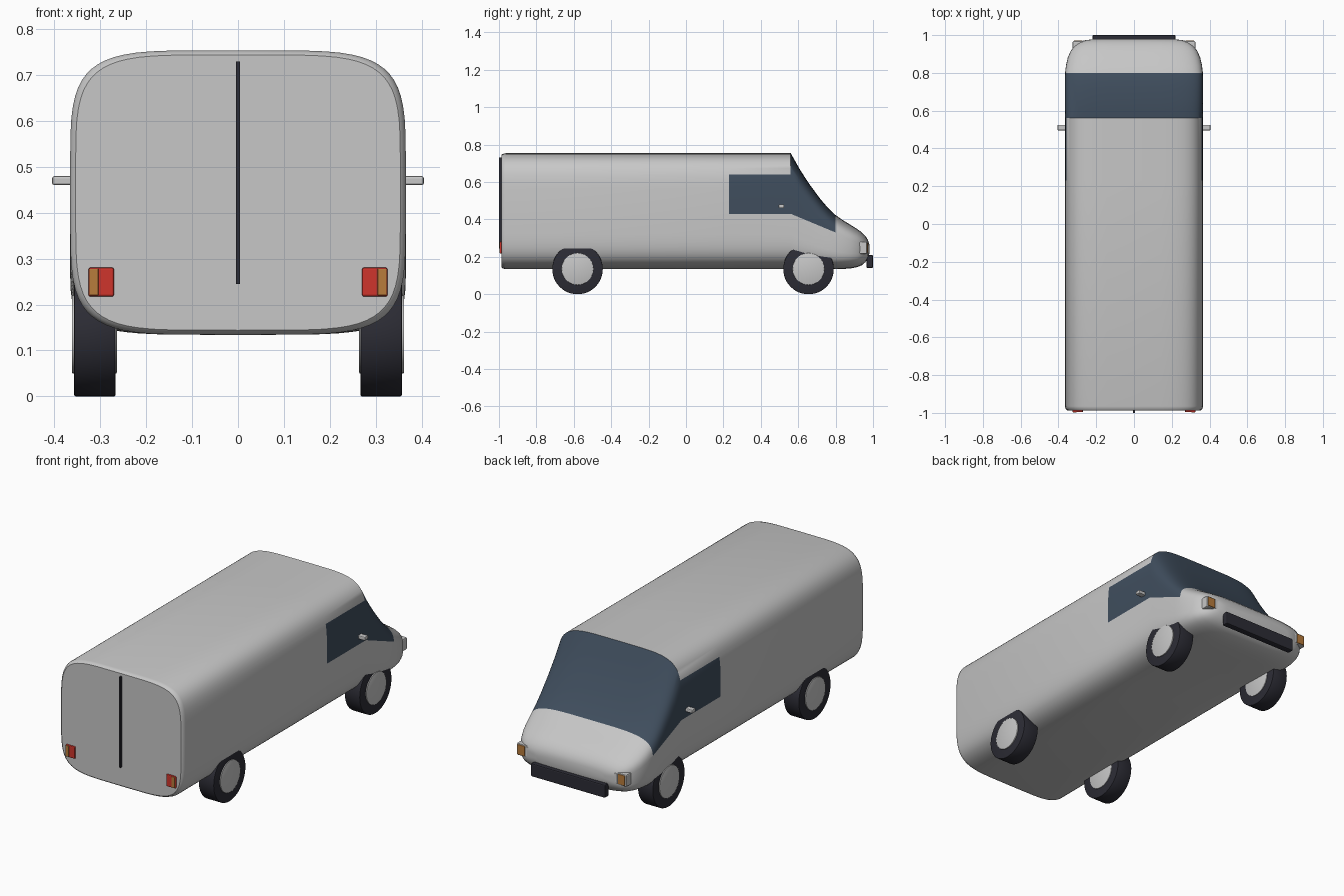
import bpy, bmesh, math
from mathutils import Vector

if "Cube" in bpy.data.objects:
    bpy.data.objects.remove(bpy.data.objects["Cube"])


def material(name, rgb):
    m = bpy.data.materials.new(name)
    m.diffuse_color = (*rgb, 1)
    m.use_nodes = True
    m.node_tree.nodes["Principled BSDF"].inputs["Base Color"].default_value = m.diffuse_color
    return m


GREY = material("body grey", (0.57, 0.57, 0.57))
GLASS = material("window blue grey", (0.05, 0.075, 0.11))
DARK = material("rubber black", (0.025, 0.025, 0.035))
RED = material("lamp red", (0.62, 0.035, 0.025))
AMBER = material("lamp amber", (0.48, 0.2, 0.045))
LAMP = material("lamp white", (0.65, 0.65, 0.65))


def finish(name, bm, mats, smooth=True):
    bmesh.ops.recalc_face_normals(bm, faces=bm.faces[:])
    me = bpy.data.meshes.new(name)
    bm.to_mesh(me)
    bm.free()
    ob = bpy.data.objects.new(name, me)
    bpy.context.collection.objects.link(ob)
    for m in mats:
        me.materials.append(m)
    if smooth:
        bpy.ops.object.select_all(action='DESELECT')
        ob.select_set(True)
        bpy.context.view_layer.objects.active = ob
        bpy.ops.object.shade_smooth_by_angle(angle=math.radians(35))
    return ob


def box(name, lo, hi, mat, bevel=0.0):
    bm = bmesh.new()
    bmesh.ops.create_cube(bm, size=1)
    for v in bm.verts:
        v.co = Vector([(a + b) / 2 + c * (b - a) for a, b, c in zip(lo, hi, v.co)])
    if bevel:
        bmesh.ops.bevel(bm, geom=bm.edges[:], offset=bevel, segments=2,
                        profile=0.5, affect='EDGES')
    return finish(name, bm, [mat], smooth=False)


def side_box(name, s, x0, x1, y, z, mat, bevel=0.0):
    a, b = sorted((s * x0, s * x1))
    return box(name, (a, y[0], z[0]), (b, y[1], z[1]), mat, bevel)


def cylinder_x(name, x0, x1, y, z, r, mat, bevel):
    bm = bmesh.new()
    bmesh.ops.create_cone(bm, cap_ends=True, segments=48, radius1=r, radius2=r,
                          depth=abs(x1 - x0))
    rims = [e for e in bm.edges if abs(e.verts[0].co.z - e.verts[1].co.z) < 1e-5]
    bmesh.ops.bevel(bm, geom=rims, offset=bevel, segments=2, profile=0.5, affect='EDGES')
    for v in bm.verts:
        v.co = Vector(((x0 + x1) / 2 + v.co.z, y + v.co.x, z + v.co.y))
    return finish(name, bm, [mat])


# Body: rounded sections (y, half width, bottom, top, squareness) lofted along y
sections = [
    (-0.987, 0.354, 0.144, 0.744, 5), (-0.981, 0.361, 0.138, 0.750, 5),
    (-0.965, 0.366, 0.134, 0.754, 5), (0.56, 0.366, 0.134, 0.754, 5),
    (0.61, 0.366, 0.134, 0.665, 5), (0.66, 0.366, 0.134, 0.588, 5),
    (0.72, 0.366, 0.134, 0.507, 4.8), (0.76, 0.366, 0.134, 0.461, 4.6),
    (0.80, 0.365, 0.134, 0.423, 4.4), (0.84, 0.360, 0.135, 0.395, 4.2),
    (0.88, 0.351, 0.138, 0.371, 4), (0.915, 0.336, 0.145, 0.349, 4),
    (0.94, 0.317, 0.155, 0.331, 4), (0.96, 0.292, 0.172, 0.311, 4),
    (0.973, 0.258, 0.193, 0.290, 4), (0.98, 0.205, 0.215, 0.268, 3.5),
]
N = 64
bm = bmesh.new()
rings = []
for y, w, zb, zt, n in sections:
    ring = []
    for i in range(N):
        a = 2 * math.pi * i / N
        c, s = math.cos(a), math.sin(a)
        x = math.copysign(abs(c) ** (2 / n), c) * w
        z = math.copysign(abs(s) ** (2 / n), s) * (zt - zb) / 2 + (zt + zb) / 2
        ring.append(bm.verts.new((x, y, z)))
    rings.append(ring)
for r0, r1 in zip(rings, rings[1:]):
    for i in range(N):
        j = (i + 1) % N
        bm.faces.new((r0[i], r0[j], r1[j], r1[i]))
bm.faces.new(rings[0])
bm.faces.new(rings[-1])


def cut(co, no, y0, y1):
    faces = [f for f in bm.faces if y0 < f.calc_center_median().y < y1]
    geom = faces + list({e for f in faces for e in f.edges}) \
        + list({v for f in faces for v in f.verts})
    bmesh.ops.bisect_plane(bm, geom=geom, dist=1e-5, plane_co=co, plane_no=no)


# Window outlines are cut into the body, then coloured by position
cut((0, 0.23, 0), (0, 1, 0), -0.96, 0.56)
cut((0, 0, 0.43), (0, 0, 1), 0.23, 0.56)
cut((0, 0, 0.64), (0, 0, 1), 0.23, 0.56)
cut((0, 0.56, 0.43), (0, 0.1, 0.24), 0.56, 0.80)
for f in bm.faces:
    c = f.calc_center_median()
    side = 0.23 < c.y < 0.56 and 0.43 < c.z < 0.64
    front = 0.56 < c.y < 0.80 and c.z > 0.43 - (c.y - 0.56) * 0.1 / 0.24
    f.material_index = 1 if side or front else 0
finish("body", bm, [GREY, GLASS])

# Rear door seam and front bumper
box("rear_door_seam", (-0.004, -1.0, 0.245), (0.004, -0.98, 0.73), DARK)
box("front_bumper", (-0.22, 0.965, 0.14), (0.22, 1.0, 0.21), DARK, 0.006)

for s, side in ((-1, "left"), (1, "right")):
    # Wheels with hubs running right through
    for y, end in ((-0.58, "rear"), (0.655, "front")):
        cylinder_x(f"{end}_{side}_tyre", s * 0.267, s * 0.357, y, 0.135, 0.135, DARK, 0.003)
        cylinder_x(f"{end}_{side}_hub", s * 0.264, s * 0.362, y, 0.135, 0.085, GREY, 0.002)
    # Tail lamps
    side_box(f"{side}_tail_lamp", s, 0.27, 0.326, (-0.996, -0.975), (0.217, 0.281), RED, 0.005)
    side_box(f"{side}_tail_indicator", s, 0.304, 0.324, (-0.998, -0.98), (0.22, 0.278), AMBER, 0.002)
    # Headlamps
    side_box(f"{side}_headlamp_housing", s, 0.2, 0.325, (0.905, 0.968), (0.215, 0.28), GREY, 0.006)
    side_box(f"{side}_headlamp", s, 0.207, 0.272, (0.95, 0.972), (0.221, 0.274), LAMP, 0.003)
    side_box(f"{side}_front_indicator", s, 0.275, 0.318, (0.95, 0.972), (0.221, 0.274), AMBER, 0.003)
    # Door mirrors
    side_box(f"{side}_mirror", s, 0.35, 0.405, (0.495, 0.525), (0.46, 0.48), GREY, 0.005)
